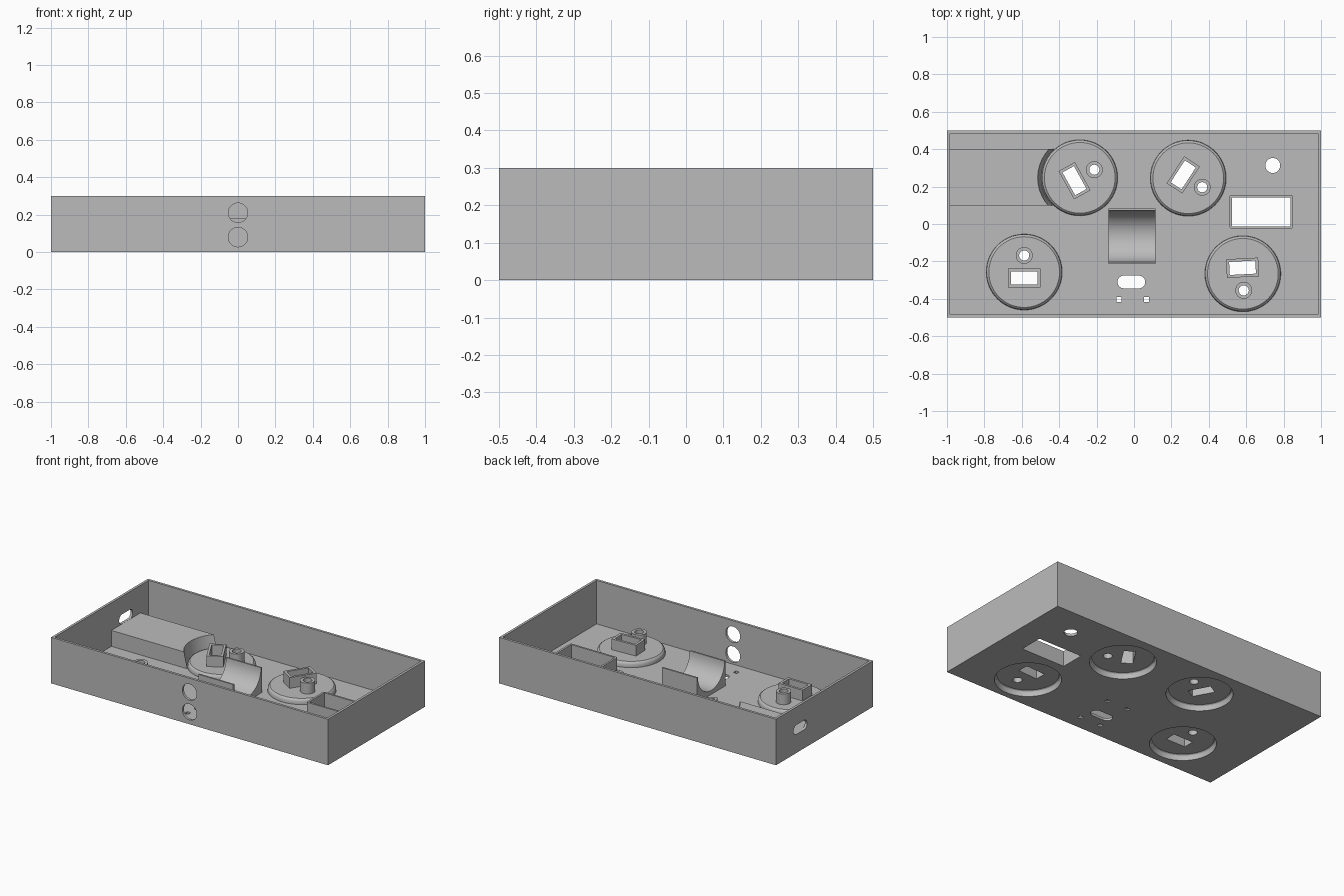
import bpy, bmesh, math
from mathutils import Matrix, Vector

if "Cube" in bpy.data.objects:
    bpy.data.objects.remove(bpy.data.objects["Cube"], do_unlink=True)

grey = bpy.data.materials.new("plain grey")
grey.use_nodes = True
GREY = (0.5, 0.5, 0.5, 1)
grey.diffuse_color = GREY
grey.node_tree.nodes["Principled BSDF"].inputs["Base Color"].default_value = GREY

WALL = 0.016
HEIGHT = 0.3
DISH_TOP = 0.05
POST_TOP = 0.12


def finish(name, bm, matrix=Matrix()):
    bmesh.ops.recalc_face_normals(bm, faces=bm.faces)
    bm.transform(matrix)
    mesh = bpy.data.meshes.new(name)
    bm.to_mesh(mesh)
    bm.free()
    mesh.materials.append(grey)
    obj = bpy.data.objects.new(name, mesh)
    bpy.context.scene.collection.objects.link(obj)
    return obj


def outline(w, h, r, seg=10):
    """Rectangle with rounded corners; r = w/2 gives a circle."""
    if r == 0:
        return [(w / 2, h / 2), (-w / 2, h / 2), (-w / 2, -h / 2), (w / 2, -h / 2)]
    pts = []
    for q, (sx, sy) in enumerate([(1, 1), (-1, 1), (-1, -1), (1, -1)]):
        for i in range(seg + 1):
            a = math.pi / 2 * (q + i / seg)
            pts.append((sx * (w / 2 - r) + r * math.cos(a),
                        sy * (h / 2 - r) + r * math.sin(a)))
    return pts


def prism(name, w, h, r, z0, z1, matrix=Matrix(), top_scale=1):
    bm = bmesh.new()
    pts = outline(w, h, r)
    low = [bm.verts.new((x, y, z0)) for x, y in pts]
    high = [bm.verts.new((x * top_scale, y * top_scale, z1)) for x, y in pts]
    bm.faces.new(low)
    bm.faces.new(high)
    for i in range(len(pts)):
        j = (i + 1) % len(pts)
        bm.faces.new((low[i], low[j], high[j], high[i]))
    bmesh.ops.remove_doubles(bm, verts=bm.verts, dist=1e-5)
    return finish(name, bm, matrix)


def lathe(name, profile, matrix):
    bm = bmesh.new()
    verts = [bm.verts.new((r, 0, z)) for r, z in profile]
    edges = [bm.edges.new(p) for p in zip(verts, verts[1:])]
    bmesh.ops.spin(bm, geom=verts + edges, axis=(0, 0, 1), cent=(0, 0, 0),
                   angle=math.tau, steps=64)
    bmesh.ops.remove_doubles(bm, verts=bm.verts, dist=1e-5)
    return finish(name, bm, matrix)


def cut(obj, cutters):
    for c in cutters:
        c.hide_render = True
        mod = obj.modifiers.new("cut", 'BOOLEAN')
        mod.operation = 'DIFFERENCE'
        mod.solver = 'EXACT'
        mod.object = c
    bpy.context.view_layer.update()
    deps = bpy.context.evaluated_depsgraph_get()
    mesh = bpy.data.meshes.new_from_object(obj.evaluated_get(deps))
    obj.modifiers.clear()
    obj.data = mesh
    for c in cutters:
        bpy.data.objects.remove(c, do_unlink=True)
    return obj


def at(x, y, z=0, turn=0):
    return Matrix.Translation((x, y, z)) @ Matrix.Rotation(math.radians(turn), 4, 'Z')


parts = []

# Dishes: x, y, turn
dishes = {
    "back_right": (-0.29, 0.247, -61),
    "back_left": (0.29, 0.245, -123),
    "front_right": (-0.587, -0.257, 0),
    "front_left": (0.582, -0.266, 183),
}
POST_Y, SOCKET_Y = 0.089, -0.032
dish_profile = [(0, 0.035), (0.182, 0.035), (0.189, 0.03), (0.193, 0.02), (0.195, 0),
                (0.2, 0), (0.203, WALL), (0.201, 0.035), (0.197, 0.044),
                (0.189, DISH_TOP), (0, DISH_TOP)]


def socket_hole(m):
    return prism("cutter", 0.14, 0.07, 0, -0.1, 0.3, m)


def post_hole(m):
    return prism("cutter", 0.054, 0.054, 0.027, -0.1, 0.3, m)


for side, (x, y, turn) in dishes.items():
    base = at(x, y, 0, turn)
    post_m, socket_m = base @ at(0, POST_Y), base @ at(0, SOCKET_Y)
    dish = lathe(side + "_dish", dish_profile, base)
    parts.append(cut(dish, [socket_hole(socket_m), post_hole(post_m)]))
    post = prism(side + "_round_post", 0.09, 0.09, 0.045, 0.045, POST_TOP, post_m)
    parts.append(cut(post, [post_hole(post_m)]))
    socket = prism(side + "_square_socket", 0.172, 0.1, 0, 0.045, POST_TOP, socket_m)
    parts.append(cut(socket, [socket_hole(socket_m)]))

# Open tray with every opening in floor and walls
tray = prism("tray", 2, 1, 0, 0, HEIGHT)
holes = [prism("cutter", 2 - 2 * WALL, 1 - 2 * WALL, 0, WALL, 1)]
for x, y, turn in dishes.values():
    holes.append(prism("cutter", 0.4, 0.4, 0.2, -0.1, 0.1, at(x, y)))
WINDOW = at(0.68, 0.065)
holes.append(prism("cutter", 0.314, 0.155, 0, -0.1, 0.1, WINDOW))
holes.append(prism("cutter", 0.08, 0.08, 0.04, -0.1, 0.1, at(0.742, 0.313)))
holes.append(prism("cutter", 0.148, 0.068, 0.0339, -0.1, 0.1, at(-0.014, -0.31)))
for x in (-0.08, 0.067):
    for y in (-0.404, -0.16):
        holes.append(prism("cutter", 0.026, 0.026, 0, -0.1, 0.1, at(x, y)))
for z in (0.21, 0.08):
    m = Matrix.Translation((0, -0.5, z)) @ Matrix.Rotation(math.pi / 2, 4, 'X')
    holes.append(prism("cutter", 0.104, 0.104, 0.052, -0.1, 0.1, m))
m = Matrix.Translation((-1, 0.25, 0.152)) @ Matrix.Rotation(math.pi / 2, 4, 'Y')
holes.append(prism("cutter", 0.062, 0.14, 0.0309, -0.1, 0.1, m))
parts.append(cut(tray, holes))

# Raised frame around the window
frame = prism("window_frame", 0.34, 0.18, 0.012, 0.01, 0.1, WINDOW)
parts.append(cut(frame, [prism("cutter", 0.314, 0.155, 0, -0.1, 0.3, WINDOW)]))

# Ledge below the side slot, scooped out around the nearby dish
ledge = prism("side_ledge", 0.59, 0.3, 0, 0.01, POST_TOP, at(-0.695, 0.25))
scoop = prism("cutter", 0.406, 0.406, 0.203, -0.002, 0.122, at(-0.29, 0.247), 1.11)
parts.append(cut(ledge, [scoop]))

# Cradle with a half-round trough
cradle = prism("cradle", 0.252, 0.297, 0, 0.01, 0.18, at(-0.011, -0.065))
m = Matrix.Translation((-0.011, -0.065, 0.18)) @ Matrix.Rotation(math.pi / 2, 4, 'Y')
parts.append(cut(cradle, [prism("cutter", 0.276, 0.276, 0.138, -0.3, 0.3, m)]))

# Smooth the round surfaces, keep the edges sharp
bpy.ops.object.select_all(action='DESELECT')
for obj in parts:
    obj.select_set(True)
bpy.context.view_layer.objects.active = tray
bpy.ops.object.shade_smooth_by_angle(angle=math.radians(30))
